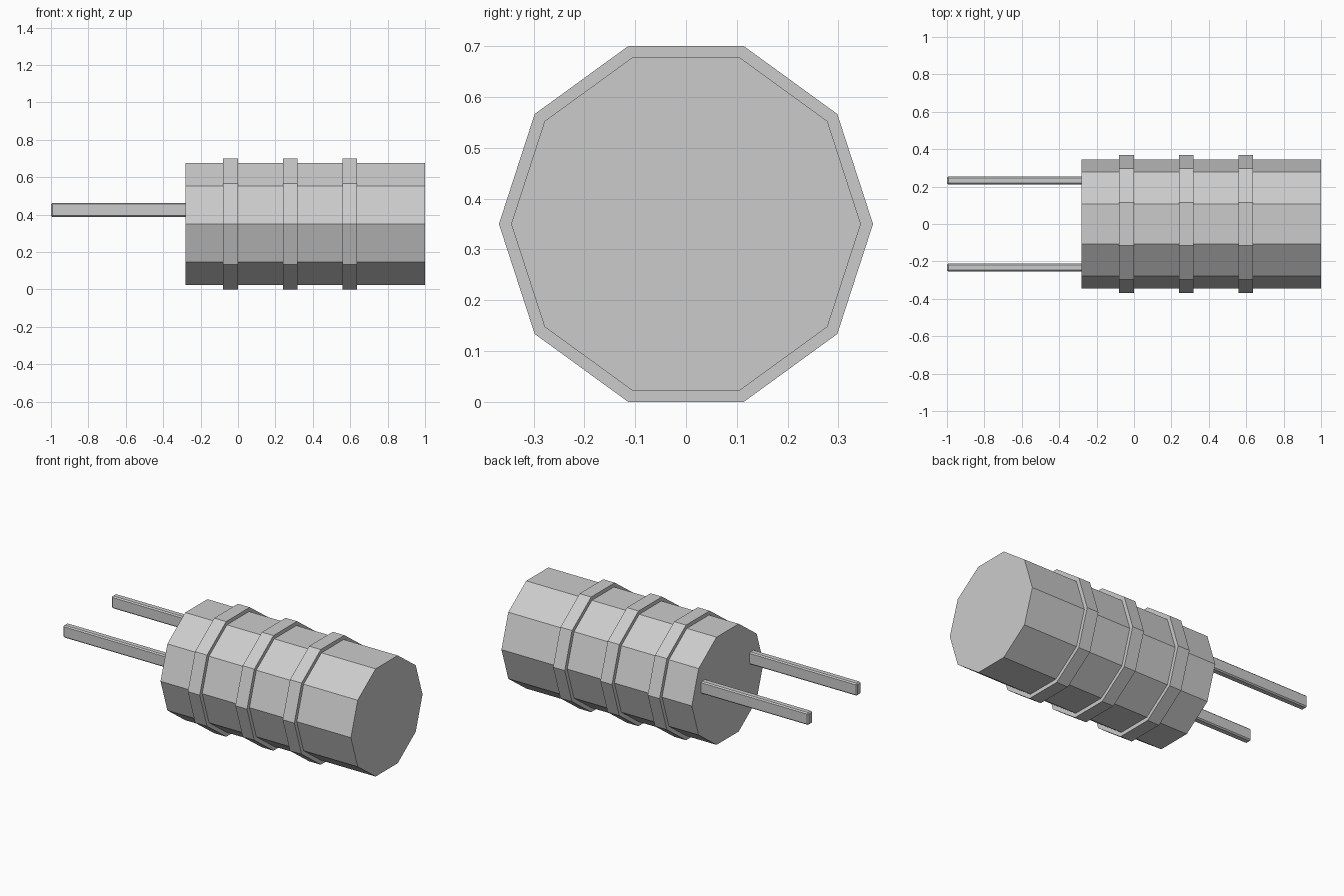
import bpy
import bmesh
from math import cos, sin, tau

if "Cube" in bpy.data.objects:
    bpy.data.objects.remove(bpy.data.objects["Cube"])

SIDES = 10
AXIS_Z = 0.35
BARREL_R, BAND_R = 0.344, 0.368


def add_object(name, bm):
    bmesh.ops.recalc_face_normals(bm, faces=bm.faces)
    mesh = bpy.data.meshes.new(name)
    bm.to_mesh(mesh)
    bm.free()
    obj = bpy.data.objects.new(name, mesh)
    bpy.context.collection.objects.link(obj)
    return obj


def lathe(name, profile, closed):
    """Turn (x, radius) points around the x axis, capped or joined in a loop."""
    bm = bmesh.new()
    rings = [[bm.verts.new((x, r * cos(tau * i / SIDES), AXIS_Z + r * sin(tau * i / SIDES)))
              for i in range(SIDES)] for x, r in profile]
    pairs = list(zip(rings, rings[1:]))
    if closed:
        pairs.append((rings[-1], rings[0]))
    else:
        bm.faces.new(rings[0])
        bm.faces.new(rings[-1])
    for a, b in pairs:
        for i in range(SIDES):
            j = (i + 1) % SIDES
            bm.faces.new((a[i], a[j], b[j], b[i]))
    return add_object(name, bm)


# Ten-sided barrel
lathe("barrel", [(-0.28, BARREL_R), (1.0, BARREL_R)], False)

# Raised bands around the barrel
for n, (x0, x1) in enumerate([(-0.08, 0.0), (0.24, 0.318), (0.558, 0.636)], 1):
    inner = BARREL_R - 0.01
    lathe(f"band_{n}", [(x0, inner), (x0, BAND_R), (x1, BAND_R), (x1, inner)], True)

# Pair of bevelled handle bars, set slightly into the barrel end
for side, y in (("left", 0.233), ("right", -0.233)):
    bm = bmesh.new()
    bmesh.ops.create_cube(bm, size=1)
    bmesh.ops.scale(bm, vec=(0.74, 0.042, 0.075), verts=bm.verts)
    bmesh.ops.translate(bm, vec=(-0.63, y, 0.426), verts=bm.verts)
    bar = add_object(f"{side}_handle_bar", bm)
    bevel = bar.modifiers.new("soft_edges", 'BEVEL')
    bevel.width = 0.007
    bevel.segments = 1
